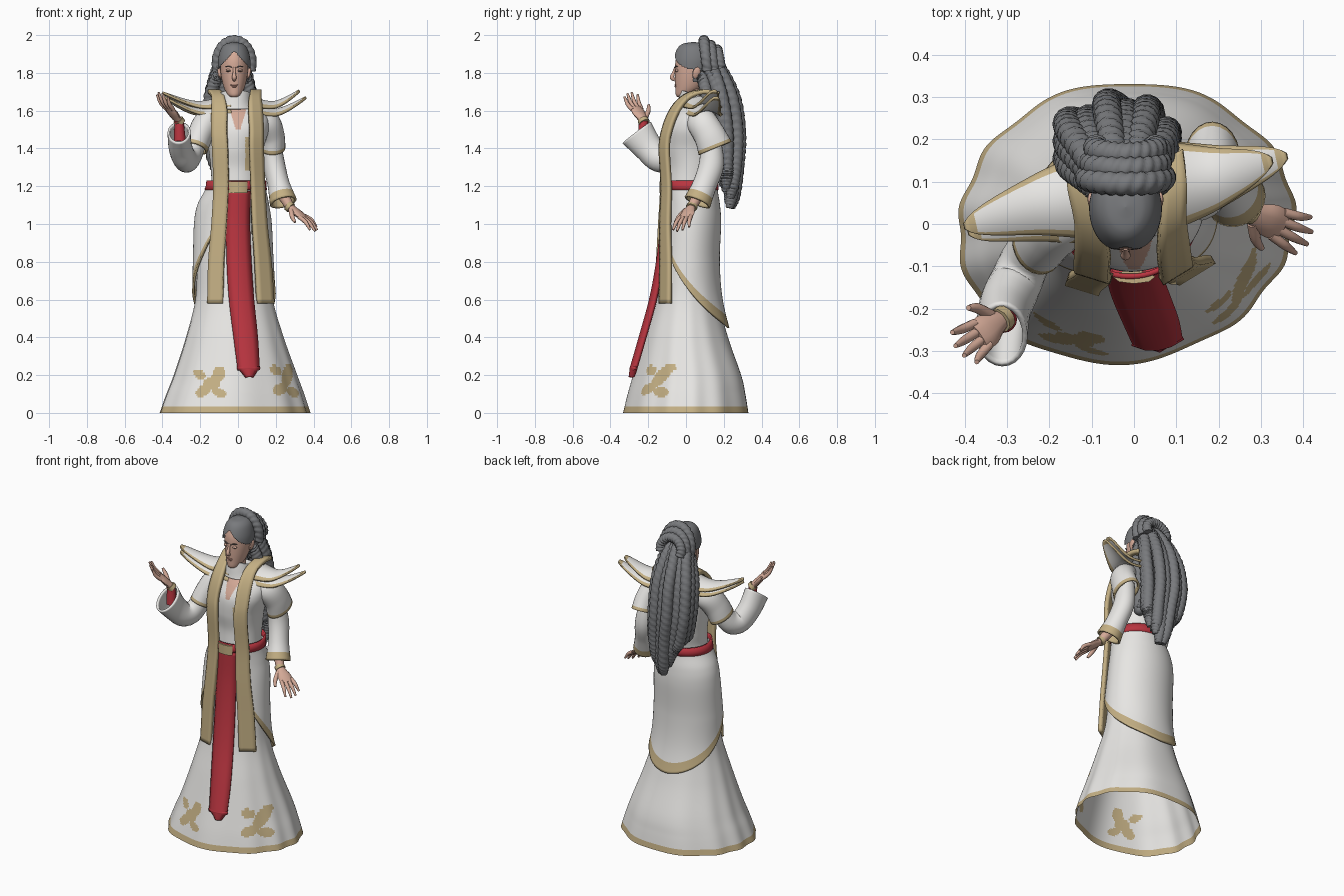
import bpy, bmesh
from math import sin, cos, pi, radians, hypot
from mathutils import Vector

cube = bpy.data.objects.get("Cube")
if cube:
    bpy.data.objects.remove(cube)


def material(name, *rgb):
    m = bpy.data.materials.new(name)
    m.use_nodes = True
    m.diffuse_color = (*rgb, 1)
    m.node_tree.nodes["Principled BSDF"].inputs["Base Color"].default_value = (*rgb, 1)
    return m


white = material("white_cloth", .8, .79, .77)
gold = material("tan_gold", .55, .43, .23)
red = material("red_cloth", .48, .035, .05)
skin = material("skin", .66, .4, .31)
hair = material("grey_hair", .19, .195, .205)
lip = material("lips", .55, .29, .23)
dark = material("dark_brow", .14, .11, .1)


def spline(pts, n=6):
    """Smooth curve through tuples of any length."""
    p = [pts[0]] + list(pts) + [pts[-1]]
    out = []
    for a, b, c, d in zip(p, p[1:], p[2:], p[3:]):
        for k in range(n):
            t = k / n
            out.append(tuple(y + t * (z - x) / 2 + t * t * (x - 2.5 * y + 2 * z - w / 2)
                             + t ** 3 * (1.5 * (y - z) + (w - x) / 2) for x, y, z, w in zip(a, b, c, d)))
    return out + [tuple(pts[-1])]


def grid(name, rows, mats, rule=None, closed=True, caps=False, thick=0):
    """Skin rows of points; rule(centre, u, v) picks a material, or None for a hole."""
    m, n = len(rows), len(rows[0])
    bm = bmesh.new()
    vs = [[bm.verts.new(p) for p in r] for r in rows]
    span = n if closed else n - 1
    for i in range(m - 1):
        for j in range(span):
            k = (j + 1) % n
            quad = (vs[i][j], vs[i][k], vs[i + 1][k], vs[i + 1][j])
            centre = sum((v.co for v in quad), Vector()) / 4
            idx = rule(centre, (i + .5) / (m - 1), (j + .5) / span) if rule else 0
            if idx is not None:
                bm.faces.new(quad).material_index = int(idx)
    if caps:
        bm.faces.new(vs[0])
        bm.faces.new(vs[-1])
    bmesh.ops.recalc_face_normals(bm, faces=bm.faces)
    me = bpy.data.meshes.new(name)
    bm.to_mesh(me)
    bm.free()
    ob = bpy.data.objects.new(name, me)
    bpy.context.collection.objects.link(ob)
    for mt in mats:
        me.materials.append(mt)
    if thick:
        mod = ob.modifiers.new("thickness", "SOLIDIFY")
        mod.thickness, mod.offset = thick, 0
    bpy.ops.object.select_all(action="DESELECT")
    ob.select_set(True)
    bpy.context.view_layer.objects.active = ob
    bpy.ops.object.shade_smooth_by_angle(angle=radians(50))


def tube(name, path, mats, rule=None, ref=(1, 0, 0), n=6, seg=16, caps=True, thick=0, plait=0):
    """Path points are x, y, z, radius along ref, other radius."""
    s = spline([p if len(p) == 5 else (*p, p[3]) for p in path], n)
    rows = []
    for i, p in enumerate(s):
        t = Vector(s[min(i + 1, len(s) - 1)][:3]) - Vector(s[max(i - 1, 0)][:3])
        b = t.cross(Vector(ref)).normalized()
        a = b.cross(t).normalized()
        row = []
        for j in range(seg):
            q = 2 * pi * j / seg
            k = 1 + .22 * abs(sin(plait * i / len(s) + abs(q - pi))) if plait else 1
            row.append(Vector(p[:3]) + k * (a * cos(q) * p[3] + b * sin(q) * p[4]))
        rows.append(row)
    grid(name, rows, mats, rule, True, caps, thick)


def ribbon(name, path, mat, turn=0, thick=.018, bow=0):
    """Strip with edges bowed back; path points are x, y, z, half width."""
    d = Vector((cos(turn), sin(turn), 0))
    rows = [[Vector(p[:3]) + d * p[3] * k + Vector((0, bow * k * k, 0)) for k in (-1, -.5, 0, .5, 1)]
            for p in spline(path)]
    grid(name, rows, [mat], None, False, False, thick)


def ball(name, loc, size, mat, turn=(0, 0, 0)):
    bpy.ops.mesh.primitive_uv_sphere_add(segments=20, ring_count=12, location=loc, rotation=turn)
    ob = bpy.context.object
    ob.name, ob.scale = name, size
    ob.data.materials.append(mat)
    bpy.ops.object.shade_smooth()


# Gown: height, centre x, half width, centre y, half depth
profile = spline([
    (0, -.01, .395, .005, .33), (.1, -.01, .362, .008, .31), (.2, -.01, .325, .01, .285),
    (.4, -.015, .258, .002, .222), (.6, -.02, .205, .005, .168), (.8, -.025, .192, .012, .145),
    (1, -.027, .184, .028, .136), (1.1, -.025, .168, .028, .13), (1.2, -.01, .135, .02, .125),
    (1.3, -.01, .135, .03, .13), (1.4, -.01, .146, .03, .142), (1.5, 0, .163, .035, .142),
    (1.57, 0, .155, .045, .115), (1.62, -.01, .1, .045, .075), (1.65, -.015, .05, .04, .05)], 12)


def gown_point(z, a, grow=0):
    lo = max((r for r in profile if r[0] <= z + 1e-6), key=lambda r: r[0])
    hi = min((r for r in profile if r[0] >= z - 1e-6), key=lambda r: r[0])
    t = (z - lo[0]) / (hi[0] - lo[0]) if hi[0] > lo[0] else 0
    _, cx, rx, cy, ry = (p + t * (q - p) for p, q in zip(lo, hi))
    low = max(0, 1 - z / .75)
    swell = .07 * max(0, cos(a - 3.9)) ** 4 - .05 * max(0, cos(a - 5.6)) ** 4
    k = 1 + low * (.014 * sin(11 * a + 2 * sin(2 * a)) + swell)
    return Vector((cx + (rx * k + grow) * cos(a), cy + (ry * k + grow) * sin(a), z))


# Leaf motif lobes: x, z, half length, half width, tilt
lobes = [(-.205, .205, .036, .024, -.7), (-.18, .12, .05, .028, .6), (-.105, .2, .05, .032, 1.2),
         (-.14, .155, .045, .035, 0), (-.1, .105, .04, .022, -.3), (.2, .225, .034, .024, -.6),
         (.26, .195, .065, .028, 1.4), (.222, .125, .04, .03, .3), (.29, .11, .036, .024, -.6)]


def in_leaf(c):
    for x, z, a, b, q in lobes:
        dx, dz = c.x - x, c.z - z
        if hypot((dx * cos(q) + dz * sin(q)) / a, (dz * cos(q) - dx * sin(q)) / b) < 1:
            return True
    return False


def gown_rule(c, u, v):
    if c.z < .033 or (c.z < .32 and c.y < 0 and in_leaf(c)):
        return 1
    if c.z > 1.5 and c.y < .03 and abs(c.x) < .012 + .3 * (c.z - 1.5):
        return 2
    return 1 if 1.28 < c.z < 1.46 and c.y < 0 and abs(c.x - .05) < .012 else 0


ring = [2 * pi * j / 280 for j in range(280)]
grid("gown", [[gown_point(r[0], a) for a in ring] for r in profile], [white, gold, skin], gown_rule)

# Overskirt, open at the front, with a swept trimmed hem
rows = []
for i in range(61):
    row = []
    for j in range(81):
        f = radians(-150 + 300 * j / 80)
        hem = .45 + .21 * (abs(f) / (pi / 2)) ** 1.7
        row.append(gown_point(1.2 + (hem - 1.2) * i / 60, pi / 2 + f, .016))
    rows.append(row)
grid("overskirt", rows, [white, gold], lambda c, u, v: u > .91, False, thick=.012)

# Belt, buckle and hanging sash
grid("belt", [[gown_point(z, a, .02) for a in ring[::4]] for z in (1.18, 1.2, 1.23)], [red], thick=.012)
tube("buckle", [(0, -.125, 1.165, .05, .016), (0, -.125, 1.225, .05, .016)], [gold], seg=8)
ribbon("sash", [(.005, -.122, 1.175, .058), (0, -.128, 1, .06), (.005, -.15, .8, .063), (.018, -.187, .6, .064),
                (.04, -.242, .4, .062), (.055, -.288, .24, .056), (.055, -.288, .24, .056),
                (.06, -.295, .19, .014)], red, .12, bow=.018)

# Stole panels wrapping the neck and hanging down both sides of the front
ribbon("right_stole", [(-.12, -.148, .58, .042), (-.115, -.136, .8, .042), (-.1, -.126, 1, .04),
                       (-.09, -.115, 1.2, .04), (-.095, -.12, 1.4, .042), (-.1, -.105, 1.5, .042),
                       (-.098, -.065, 1.6, .042), (-.105, 0, 1.67, .036), (-.125, .08, 1.7, .034),
                       (-.13, .14, 1.69, .03)], gold, -.3, .022)
ribbon("left_stole", [(.145, -.11, .58, .05), (.132, -.108, .8, .048), (.115, -.11, 1, .043),
                      (.105, -.105, 1.2, .04), (.098, -.115, 1.4, .04), (.098, -.1, 1.5, .04),
                      (.093, -.06, 1.6, .04), (.09, 0, 1.67, .036), (.095, .08, 1.7, .034),
                      (.09, .16, 1.69, .03)], gold, .55, .022)
tube("collar", [(-.015, .04, 1.61, .095, .085), (-.015, .04, 1.65, .078, .075), (-.015, .05, 1.685, .08, .078)],
     [white], seg=32, caps=False, thick=.012)
tube("neck", [(-.015, .045, 1.57, .05), (-.017, .04, 1.65, .04), (-.02, .035, 1.75, .042)], [skin])


# Shoulder wings, two layers a side
def wing(name, base, mid, tip, w):
    out = Vector(tip) - Vector(base)
    across = Vector((-out.y, out.x, 0)).normalized()
    path = spline([base, mid, tip], 10)
    rows = []
    for i, p in enumerate(path):
        u = i / (len(path) - 1)
        rows.append([Vector(p) + across * k / 10 * (w * (1 - u) ** .8 + .008)
                     - Vector((0, 0, .055 * (k / 10) ** 2 * (1 - u))) for k in range(-10, 11)])
    grid(name, rows, [white, gold], lambda c, u, v: abs(v - .5) > .4 or u > .9, False, thick=.013)


wing("right_upper_wing", (-.06, .07, 1.675), (-.22, .045, 1.645), (-.4, -.005, 1.695), .108)
wing("right_lower_wing", (-.06, .06, 1.64), (-.22, .03, 1.61), (-.39, -.02, 1.67), .108)
wing("left_upper_wing", (.05, .09, 1.675), (.19, .11, 1.645), (.325, .15, 1.705), .108)
wing("left_lower_wing", (.05, .09, 1.64), (.2, .115, 1.605), (.36, .16, 1.67), .108)

# Sleeves: short cape sleeve over a long flared one
for side, cape, long, edge in (
    ("left", [(.09, .06, 1.56, .05, .07), (.15, .085, 1.535, .065, .075), (.18, .125, 1.47, .06, .078),
              (.185, .155, 1.4, .06, .088)],
     [(.17, .13, 1.46, .045), (.19, .135, 1.32, .052, .06), (.215, .1, 1.21, .053, .058), (.24, .06, 1.115, .067)], .86),
    ("right", [(-.09, .05, 1.56, .05, .07), (-.16, .02, 1.535, .065, .075), (-.2, -.015, 1.47, .062, .074),
               (-.225, -.04, 1.4, .06, .078)],
     [(-.21, -.02, 1.46, .045), (-.25, -.075, 1.36, .052, .06), (-.28, -.14, 1.345, .056, .065),
      (-.305, -.2, 1.405, .056, .072), (-.312, -.262, 1.485, .055, .088)], 1)):
    tube(side + "_cape_sleeve", cape, [white, gold], lambda c, u, v: u > .9, caps=False, thick=.012, seg=24)
    tube(side + "_long_sleeve", long, [white, gold], lambda c, u, v: u > edge, caps=False, thick=.012, seg=24)


# Hands: wrist, palm, four fingers and a thumb
def hand(side, wrist, elbow, aim, thumb_side, size, under):
    w, f = Vector(wrist), Vector(aim).normalized()
    s = Vector(thumb_side)
    s = (s - f * s.dot(f)).normalized()
    up = s.cross(f) if side == "left" else f.cross(s)

    def limb(name, pts, mat=skin):
        tube(side + name, [(*(w + (f * a + s * b + up * c) * size), r * size, q * size) for a, b, c, r, q in pts],
             [mat], ref=s, n=4, seg=10)
    tube(side + "_forearm", [(*elbow, .032), (*wrist, .024)], [under])
    limb("_bracelet", [(-.012, 0, 0, .027, .025), (.008, 0, 0, .027, .025)], gold)
    limb("_palm", [(0, 0, 0, .02, .017), (.03, .002, 0, .03, .017), (.06, 0, 0, .036, .015), (.09, 0, 0, .032, .01)])
    for k, length in enumerate((.075, .09, .085, .065)):
        b = .027 - .018 * k
        limb("_finger", [(.075, b, 0, .01, .01), (.085 + length * .45, b * 1.25, .002, .0095, .0095),
                         (.085 + length, b * 1.5, -.012, .005, .005)])
    limb("_thumb", [(.02, .02, 0, .013, .012), (.055, .05, -.012, .011, .011), (.085, .062, -.02, .006, .006)])


hand("left", (.275, .03, 1.09), (.235, .07, 1.16), (.15, -.07, -.118), (-.3, -.9, -.2), 1.14, skin)
hand("right", (-.312, -.225, 1.545), (-.308, -.225, 1.44), (-.115, -.085, .15), (-.6, .75, .1), 1.12, red)

# Head: height, half width, front y, back y
skull = spline([(1.672, .018, -.045, -.005), (1.685, .036, -.054, .03), (1.72, .054, -.056, .08), (1.77, .067, -.058, .11),
                (1.82, .073, -.058, .125), (1.87, .072, -.054, .13), (1.92, .058, -.034, .115),
                (1.945, .035, -.008, .09), (1.953, .006, .03, .05)], 8)


def head_rows(g, lift):
    return [[Vector((-.02 + (rx + g) * cos(a), (f + b) / 2 + ((b - f) / 2 + g) * sin(a), z + lift)) for a in ring[::2]]
            for z, rx, f, b in skull]


def cap_rule(c, u, v):
    behind = c.y > .035 and c.z > 1.75
    return 0 if behind or c.z > 1.915 - 1.1 * abs(c.x + .02) else None


grid("head", head_rows(0, 0), [skin], caps=True)
crown_point = [Vector((-.02, .04, 1.964))] * len(ring[::2])
grid("hair_cap", head_rows(.012, .008) + [crown_point], [hair], cap_rule)
tube("nose", [(-.02, -.056, 1.83, .006), (-.02, -.066, 1.8, .008), (-.02, -.074, 1.775, .012), (-.02, -.058, 1.762, .008)],
     [skin])
ball("upper_lip", (-.02, -.055, 1.736), (.02, .006, .004), lip)
ball("lower_lip", (-.02, -.054, 1.728), (.016, .006, .005), lip)
for sgn in (-1, 1):
    x = -.02 + sgn * .03
    ball("eyelid", (x, -.048, 1.813), (.015, .009, .008), skin)
    ball("eye", (x, -.053, 1.81), (.011, .006, .003), dark)
    tube("brow", [(x - sgn * .017, -.058, 1.828, .003), (x, -.055, 1.835, .004), (x + sgn * .018, -.044, 1.832, .002)],
         [dark], ref=(0, 1, 0), n=3, seg=6)
    ball("ear", (-.02 + sgn * .078, .055, 1.8), (.01, .02, .032), skin, (-.3, sgn * .2, 0))

# Crown braids over the head
for k in range(3):
    y, w, top = .095 + .035 * k, .092 - .01 * k, 1.972 - .025 * k
    path = [(-.02 + w * cos(q), y + .015 * (1 - sin(q)), 1.85 + (top - 1.85) * sin(q), .024)
            for q in (pi * (i / 8 * 1.2 - .1) for i in range(9))]
    tube("crown_braid", path, [hair], ref=(0, 1, 0), n=10, seg=14, plait=45)

# Long braids down the back: outer, inner and nape layers
for layer, count in ((0, 6), (1, 5), (2, 4)):
    for k in range(count):
        f = 2 * k / (count - 1) - 1
        y = -.04 * layer - .045 * f * f + .012 * (-1) ** k
        end = 1.058 + .13 * abs(f) + .05 * layer
        r = .029
        tube("long_braid", [(-.025 + .06 * f, .12 + y * .4, 1.9 - .03 * f * f - .04 * layer, r * .8),
                            (-.035 + .078 * f, .185 + y * .7, 1.81 - .02 * layer, r * .95),
                            (-.04 + .11 * f, .25 + y, 1.66, r),
                            (-.04 + .115 * f, .275 + y, 1.48, r), (-.022 + .1 * f, .268 + y * .9, 1.32, r),
                            (-.008 + .075 * f, .25 + y * .6, end + .07, r), (.055 * f, .235 + y * .4, end, .017)],
             [hair], n=16, seg=14, plait=85)
